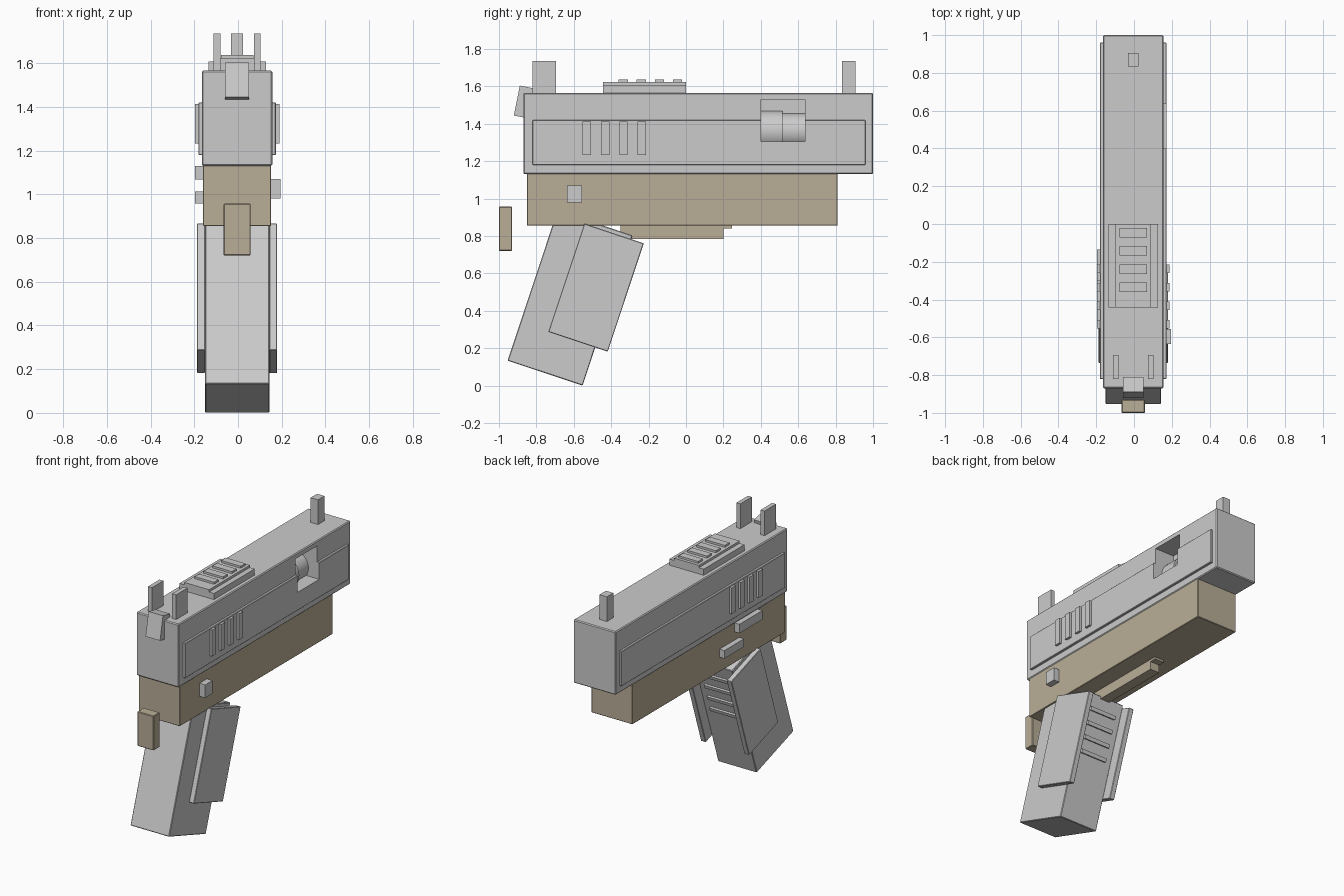
import bpy, math
from mathutils import Matrix, Vector

if "Cube" in bpy.data.objects:
    bpy.data.objects.remove(bpy.data.objects["Cube"])

CX = -0.004  # shared centre line of the body

tan = bpy.data.materials.new("tan")
tan.diffuse_color = (0.49, 0.42, 0.31, 1)
tan.use_nodes = True
tan.node_tree.nodes["Principled BSDF"].inputs["Base Color"].default_value = tan.diffuse_color


def block(name, centre, size, tilt=0.0, bevel=0.0, mat=None):
    """Box given by centre and size, tilted about the x axis (degrees)."""
    bpy.ops.mesh.primitive_cube_add(size=1, location=centre)
    ob = bpy.context.object
    ob.name = name
    ob.scale = size
    bpy.ops.object.transform_apply(location=False, rotation=False, scale=True)
    ob.rotation_euler.x = math.radians(tilt)
    if bevel:
        mod = ob.modifiers.new("bevel", 'BEVEL')
        mod.width = bevel
        mod.segments = 1
    if mat:
        ob.data.materials.append(mat)
    return ob


def box(name, x, y, z, bevel=0.0, mat=None):
    """Box given by its (min, max) range on each axis."""
    r = (x, y, z)
    return block(name, [(a + b) / 2 for a, b in r], [b - a for a, b in r],
                 bevel=bevel, mat=mat)


# Upper slide and its raised side panels
slide = box("slide", (CX - 0.161, CX + 0.161), (-0.87, 1.0), (1.13, 1.565), 0.006)
panels = []
for side, s in (("left", -1), ("right", 1)):
    panels.append(block(f"{side}_slide_panel", (CX + s * 0.162, 0.07, 1.30),
                        (0.03, 1.78, 0.24), bevel=0.003))
    # Grip serrations
    for i in range(4):
        block(f"{side}_serration_{i + 1}", (CX + s * 0.176, -0.53 + 0.098 * i, 1.323),
              (0.034, 0.045, 0.18))
    # Rear sight post
    block(f"{side}_rear_sight", (CX + s * 0.092, -0.757, 1.645), (0.03, 0.125, 0.18))

# Ejection port cut through the right wall
port = box("port_cutter", (0.01, 0.3), (0.40, 0.635), (1.305, 1.53))
port.hide_render = True
port.hide_viewport = True
for ob in (slide, panels[1]):
    mod = ob.modifiers.new("port", 'BOOLEAN')
    mod.operation = 'DIFFERENCE'
    mod.solver = 'EXACT'
    mod.object = port

# Barrel sections seen in the port
for name, r, y0, y1 in (("barrel_chamber", 0.11, 0.395, 0.515),
                        ("barrel_tube", 0.096, 0.51, 0.64)):
    bpy.ops.mesh.primitive_cylinder_add(vertices=24, radius=r, depth=y1 - y0,
                                        location=(CX, (y0 + y1) / 2, 1.36),
                                        rotation=(math.pi / 2, 0, 0))
    bpy.context.object.name = name
    bpy.ops.object.shade_smooth_by_angle()

# Front sight and hammer
box("front_sight", (-0.032, 0.024), (0.835, 0.905), (1.555, 1.735))
block("hammer", (CX, -0.865, 1.516), (0.11, 0.08, 0.163), tilt=-11.3)

# Ribbed plate on top of the slide
box("top_plate", (CX - 0.131, CX + 0.131), (-0.443, 0), (1.555, 1.607))
box("top_plate_raised", (CX - 0.094, CX + 0.094), (-0.443, 0), (1.60, 1.623))
for i in range(4):
    block(f"top_rib_{i + 1}", (CX, -0.335 + 0.0965 * i, 1.626), (0.148, 0.05, 0.022))

# Frame, guard strip and rear tang
box("frame", (CX - 0.156, CX + 0.156), (-0.85, 0.81), (0.855, 1.135), 0.003, tan)
box("guard_strip", (-0.04, 0.032), (-0.35, 0.20), (0.785, 0.86), mat=tan)
box("guard_lip", (-0.04, 0.032), (0.19, 0.245), (0.84, 0.86), mat=tan)
box("rear_tang", (-0.066, 0.058), (-1.0, -0.93), (0.72, 0.957), 0.004, tan)

# Controls on the frame sides
box("right_button", (0.14, 0.195), (-0.635, -0.555), (0.98, 1.07))
box("left_upper_lever", (-0.197, -0.15), (-0.55, -0.30), (1.068, 1.13))
box("left_lower_lever", (-0.197, -0.15), (-0.35, -0.135), (0.957, 1.012))

# Slanted grip with side panels and front ridges
TILT = -18.4
grip_centre = Vector((CX, -0.62, 0.468))
block("grip", grip_centre, (0.295, 0.423, 0.846), TILT, 0.004)
for side, s in (("left", -1), ("right", 1)):
    block(f"{side}_grip_panel", (CX + s * 0.165, -0.481, 0.524),
          (0.037, 0.335, 0.61), TILT, 0.003)
turn = Matrix.Rotation(math.radians(TILT), 3, 'X')
for i in range(4):
    block(f"grip_ridge_{i + 1}",
          grip_centre + turn @ Vector((0, 0.213, 0.32 - 0.095 * i)),
          (0.2, 0.025, 0.025), TILT)
